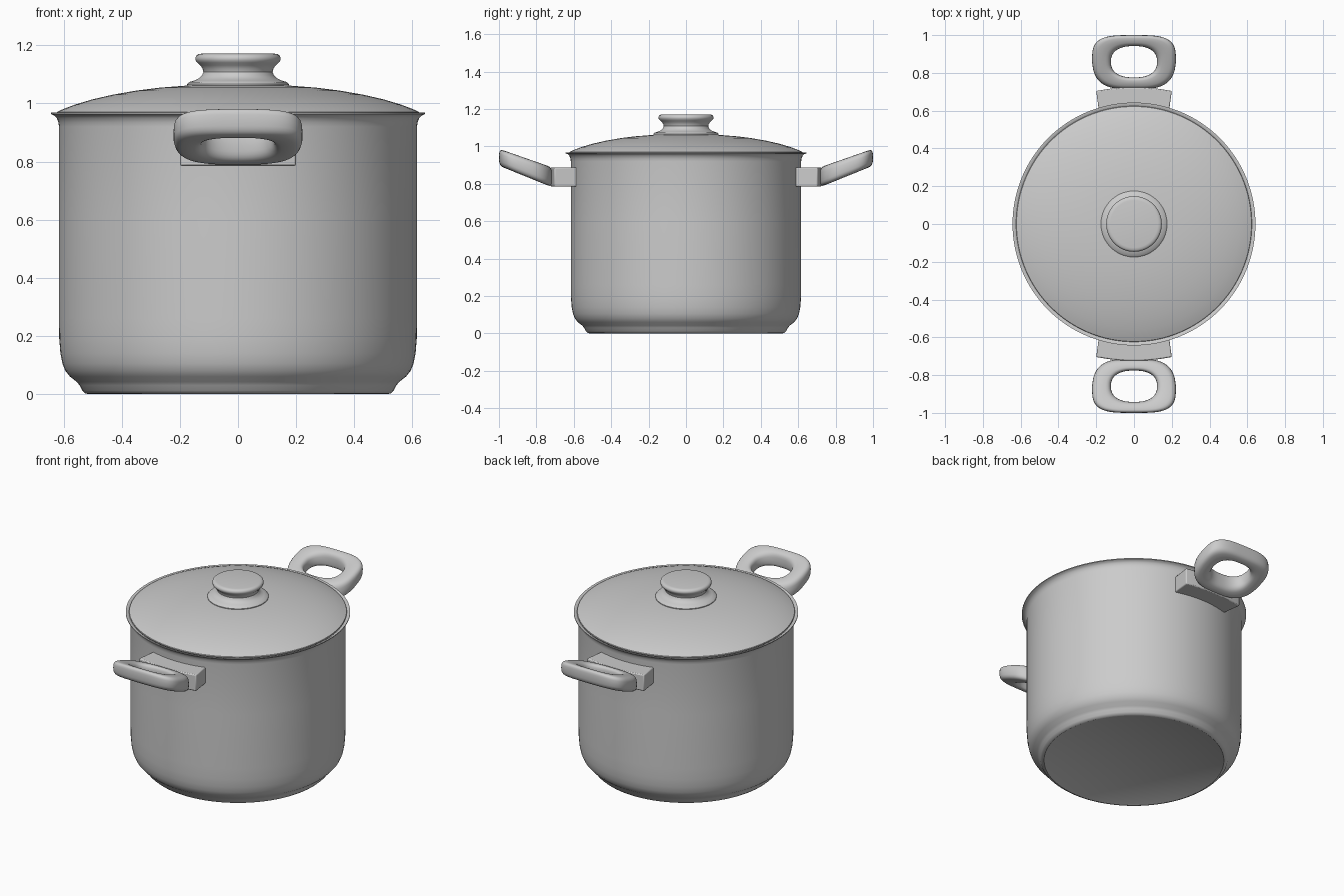
import bpy, bmesh
from math import sin, cos, pi, sqrt, radians, copysign

if "Cube" in bpy.data.objects:
    bpy.data.objects.remove(bpy.data.objects["Cube"])


def finish(name, bm, angle=35):
    bmesh.ops.recalc_face_normals(bm, faces=bm.faces)
    me = bpy.data.meshes.new(name)
    bm.to_mesh(me)
    bm.free()
    ob = bpy.data.objects.new(name, me)
    bpy.context.collection.objects.link(ob)
    bpy.ops.object.select_all(action='DESELECT')
    ob.select_set(True)
    bpy.context.view_layer.objects.active = ob
    bpy.ops.object.shade_smooth_by_angle(angle=radians(angle))
    return ob


def lathe(name, profile, steps=128):
    bm = bmesh.new()
    vs = [bm.verts.new((r, 0, z)) for r, z in profile]
    es = [bm.edges.new(p) for p in zip(vs, vs[1:])]
    bmesh.ops.spin(bm, geom=vs + es, cent=(0, 0, 0), axis=(0, 0, 1),
                   angle=2 * pi, steps=steps, use_duplicate=False)
    bmesh.ops.remove_doubles(bm, verts=bm.verts, dist=1e-5)
    return finish(name, bm)


def bridge_loops(bm, a, b):
    n = len(a)
    for i in range(n):
        j = (i + 1) % n
        bm.faces.new((a[i], a[j], b[j], b[i]))


def mirror_y(ob):
    m = ob.modifiers.new("other_side", 'MIRROR')
    m.use_axis = (False, True, False)


def power(v, n):
    return copysign(abs(v) ** (2 / n), v)


# Pot: stepped base, straight wall, flared rim, hollow inside
lathe("pot_body", [
    (0, 0.003), (0.51, 0.003), (0.515, 0), (0.525, 0.002), (0.536, 0.012),
    (0.545, 0.03), (0.555, 0.042), (0.578, 0.06), (0.594, 0.08), (0.604, 0.105),
    (0.611, 0.14), (0.615, 0.19), (0.616, 0.26), (0.616, 0.6), (0.616, 0.92),
    (0.618, 0.935), (0.624, 0.95), (0.632, 0.958), (0.643, 0.963), (0.643, 0.968),
    (0.632, 0.967), (0.62, 0.96), (0.61, 0.945), (0.605, 0.92), (0.605, 0.2),
    (0.59, 0.1), (0.54, 0.05), (0, 0.04)])

# Lid: shallow dome with a thin edge
lathe("lid", [
    (0, 0.95), (0.6, 0.95), (0.618, 0.96), (0.624, 0.966), (0.622, 0.971),
    (0.6, 0.981), (0.56, 0.996), (0.5, 1.014), (0.43, 1.030), (0.35, 1.044),
    (0.27, 1.054), (0.18, 1.061), (0.09, 1.064), (0, 1.065)])

# Knob: wide foot, waisted neck, flat cap
lathe("lid_knob", [
    (0, 1.055), (0.174, 1.055), (0.175, 1.066), (0.169, 1.073), (0.15, 1.079),
    (0.135, 1.086), (0.124, 1.096), (0.119, 1.108), (0.122, 1.12), (0.13, 1.131),
    (0.14, 1.14), (0.146, 1.148), (0.147, 1.156), (0.144, 1.164), (0.137, 1.169),
    (0.125, 1.171), (0, 1.171)], 96)

# Handle mounts: blocks hugging the pot wall
bm = bmesh.new()
us = [-1 + i / 8 for i in range(17)]
outline = [(0.183 * u, sqrt(0.608 ** 2 - (0.183 * u) ** 2)) for u in us]
outline += [(0.2 * u, 0.724 - 0.02 * u * u) for u in reversed(us)]
low = [bm.verts.new((x, y, 0.785)) for x, y in outline]
high = [bm.verts.new((x, y, 0.888)) for x, y in outline]
bridge_loops(bm, low, high)
bm.faces.new(low)
bm.faces.new(high)
mount = finish("handle_mounts", bm)
bev = mount.modifiers.new("soft_edges", 'BEVEL')
bev.width, bev.segments, bev.limit_method = 0.006, 2, 'ANGLE'
mirror_y(mount)

# Handle grips: rounded loops rising outwards, thicker at the pot
bm = bmesh.new()
rings = []
for i in range(80):
    t = 2 * pi * i / 80
    oy = 0.857 + 0.143 * power(sin(t), 3.6)
    w = 0.222 - 0.6 * max(0, 0.86 - oy) ** 1.5
    ox = w * power(cos(t), 3.6)
    ix, iy = 0.122 * power(cos(t), 2.4), 0.859 + 0.083 * power(sin(t), 2.4)
    ring = []
    for k in range(24):
        a = 2 * pi * k / 24
        s = 0.5 + 0.5 * power(cos(a), 3.2)
        x, y = ox + (ix - ox) * s, oy + (iy - oy) * s
        f = (y - 0.714) / 0.286
        z = 0.834 + 0.108 * f + (0.053 - 0.008 * f) * power(sin(a), 3.2)
        ring.append(bm.verts.new((x, y, max(z, 0.783))))
    rings.append(ring)
for a, b in zip(rings, rings[1:] + rings[:1]):
    bridge_loops(bm, a, b)
mirror_y(finish("handle_grips", bm, 60))
